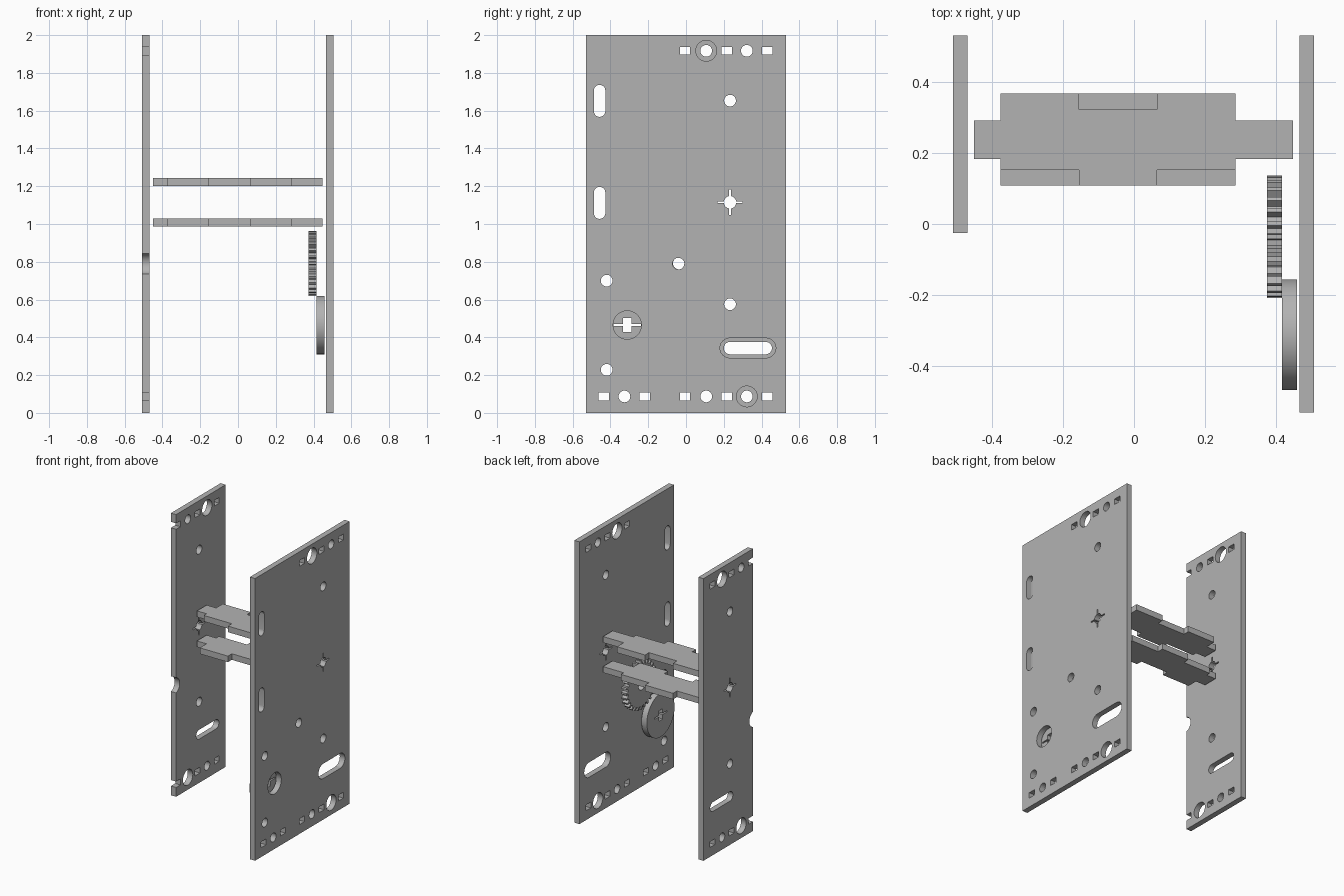
import bpy
import bmesh
import math
from mathutils import Matrix

cube = bpy.data.objects.get("Cube")
if cube:
    bpy.data.objects.remove(cube, do_unlink=True)

GREY = (0.45, 0.45, 0.45, 1)
mat = bpy.data.materials.new("plain grey")
mat.use_nodes = True
mat.diffuse_color = GREY
mat.node_tree.nodes["Principled BSDF"].inputs["Base Color"].default_value = GREY

# Turns a flat (y, z) drawing upright, so its thickness runs along x
UPRIGHT = Matrix(((0, 0, 1, 0), (1, 0, 0, 0), (0, 1, 0, 0), (0, 0, 0, 1)))


def arc(cx, cy, r, a0, a1, n):
    return [(cx + r * math.cos(a0 + (a1 - a0) * i / n),
             cy + r * math.sin(a0 + (a1 - a0) * i / n)) for i in range(n + 1)]


def circle(cx, cy, r, n=32):
    return arc(cx, cy, r, 0, math.tau, n)[:-1]


def rect(cx, cy, w, h):
    return [(cx + sx * w / 2, cy + sy * h / 2)
            for sx, sy in ((-1, -1), (1, -1), (1, 1), (-1, 1))]


def slot(x0, x1, y0, y1):
    """Rounded slot along its longer side."""
    r = min(x1 - x0, y1 - y0) / 2
    h = math.pi / 2
    if x1 - x0 > y1 - y0:
        return (arc(x1 - r, y0 + r, r, -h, h, 12)
                + arc(x0 + r, y0 + r, r, h, 3 * h, 12))
    return (arc(x0 + r, y1 - r, r, 0, 2 * h, 12)
            + arc(x0 + r, y0 + r, r, 2 * h, 4 * h, 12))


def star(cx, cy, r=0.033, reach=0.067, w=0.005):
    """Round hole with four thin slits."""
    pts = []
    d = math.asin(w / r)
    for k in range(4):
        a = k * math.pi / 2
        c, s = math.cos(a), math.sin(a)
        for u, v in ((reach, -w), (reach, w)):
            pts.append((cx + u * c - v * s, cy + u * s + v * c))
        pts += arc(cx, cy, r, a + d, a + math.pi / 2 - d, 8)
    return pts


def sheet(name, outline, holes, lo, hi, matrix):
    """Cut sheet: outline with holes, filled and thickened from lo to hi."""
    curve = bpy.data.curves.new(name, "CURVE")
    curve.dimensions = "2D"
    curve.fill_mode = "BOTH"
    curve.extrude = (hi - lo) / 2
    for loop in [outline] + holes:
        spline = curve.splines.new("POLY")
        spline.points.add(len(loop) - 1)
        for p, (x, y) in zip(spline.points, loop):
            p.co = (x, y, 0, 1)
        spline.use_cyclic_u = True
    temp = bpy.data.objects.new(name + " drawing", curve)
    bpy.context.collection.objects.link(temp)
    bpy.context.view_layer.update()
    graph = bpy.context.evaluated_depsgraph_get()
    mesh = bpy.data.meshes.new_from_object(temp.evaluated_get(graph))
    bpy.data.objects.remove(temp, do_unlink=True)
    mesh.name = name
    mesh.transform(matrix @ Matrix.Translation((0, 0, (lo + hi) / 2)))
    bm = bmesh.new()
    bm.from_mesh(mesh)
    bmesh.ops.remove_doubles(bm, verts=bm.verts, dist=0.0001)
    bmesh.ops.recalc_face_normals(bm, faces=bm.faces)
    bm.to_mesh(mesh)
    bm.free()
    mesh.materials.clear()
    mesh.materials.append(mat)
    obj = bpy.data.objects.new(name, mesh)
    bpy.context.collection.objects.link(obj)
    bpy.ops.object.select_all(action="DESELECT")
    obj.select_set(True)
    bpy.context.view_layer.objects.active = obj
    bpy.ops.object.shade_smooth_by_angle(angle=math.radians(25))
    return obj


LOW, HIGH = 0.087, 1.917       # heights of the two hole rows
SMALL, BIG = 0.031, 0.055      # hole radii
NEAR, FAR = 0.107, 0.322       # round holes along the rows


def shared_holes():
    """Holes found in both side plates."""
    holes = [rect(y, z, 0.055, 0.041) for z in (LOW, HIGH) for y in (0.215, 0.43)]
    holes += [circle(0.233, z, SMALL) for z in (0.575, 1.653)]
    return holes + [star(0.233, 1.115)]


# Wide side plate
holes = shared_holes()
holes += [rect(y, z, 0.055, 0.041)
          for y, z in ((-0.005, LOW), (-0.005, HIGH), (-0.435, LOW), (-0.218, LOW))]
holes += [circle(y, z, SMALL) for y, z in
          ((-0.42, 0.70), (-0.42, 0.228), (-0.04, 0.79), (-0.326, LOW), (NEAR, LOW), (FAR, HIGH))]
holes += [circle(FAR, LOW, BIG), circle(NEAR, HIGH, BIG), circle(-0.311, 0.465, 0.075)]
holes += [slot(-0.488, -0.427, z, z + 0.17) for z in (1.567, 1.027)]
holes += [slot(0.18, 0.476, 0.291, 0.396)]
sheet("wide_side_plate", rect(0, 1, 1.06, 2), holes, 0.465, 0.505, UPRIGHT)

# Narrow side plate, with two square notches and a round notch in its front edge
edge, back = -0.025, 0.53
outline = [(edge, 0), (back, 0), (back, 2), (edge, 2)]
for z in (HIGH, LOW):
    notch = [(edge, z + 0.021), (0.023, z + 0.021), (0.023, z - 0.021), (edge, z - 0.021)]
    outline += notch
    if z == HIGH:
        a = math.acos(0.015 / 0.056)
        outline += arc(-0.04, 0.79, 0.056, a, -a, 16)
holes = shared_holes()
holes += [circle(FAR, LOW, SMALL), circle(NEAR, HIGH, SMALL),
          circle(NEAR, LOW, BIG), circle(FAR, HIGH, BIG), slot(0.20, 0.455, 0.31, 0.376)]
sheet("narrow_side_plate", outline, holes, -0.508, -0.468, UPRIGHT)

# Cross bars: the lower one is the upper one turned front to back
MID = 0.237
bar = [(-0.45, -0.054), (-0.375, -0.054), (-0.375, -0.085), (-0.155, -0.085),
       (-0.155, -0.129), (0.065, -0.129), (0.065, -0.085), (0.285, -0.085),
       (0.285, -0.054), (0.447, -0.054), (0.447, 0.054), (0.285, 0.054),
       (0.285, 0.129), (0.065, 0.129), (0.065, 0.085), (-0.155, 0.085),
       (-0.155, 0.129), (-0.375, 0.129), (-0.375, 0.054), (-0.45, 0.054)]
for name, side, z in (("upper_cross_bar", 1, 1.20), ("lower_cross_bar", -1, 0.987)):
    sheet(name, [(x, MID + side * y) for x, y in bar], [], z, z + 0.043, Matrix())

# Gear wheel
TEETH = 28
gear = []
for i in range(TEETH):
    for part, r in ((-0.28, 0.148), (-0.16, 0.172), (0.16, 0.172), (0.28, 0.148)):
        a = (i + part) * math.tau / TEETH
        gear.append((-0.036 + r * math.cos(a), 0.792 + r * math.sin(a)))
sheet("gear_wheel", gear, [circle(-0.036, 0.792, 0.033)], 0.373, 0.415, UPRIGHT)

# Round disc with a keyed centre hole
quarter = [(0.072, 0.005), (0.022, 0.005), (0.022, 0.037)]
key = quarter + [(-x, y) for x, y in reversed(quarter)]
key += [(-x, -y) for x, y in key]
key = [(x - 0.311, y + 0.465) for x, y in key]
sheet("round_disc", circle(-0.311, 0.465, 0.155, 72), [key], 0.416, 0.458, UPRIGHT)
